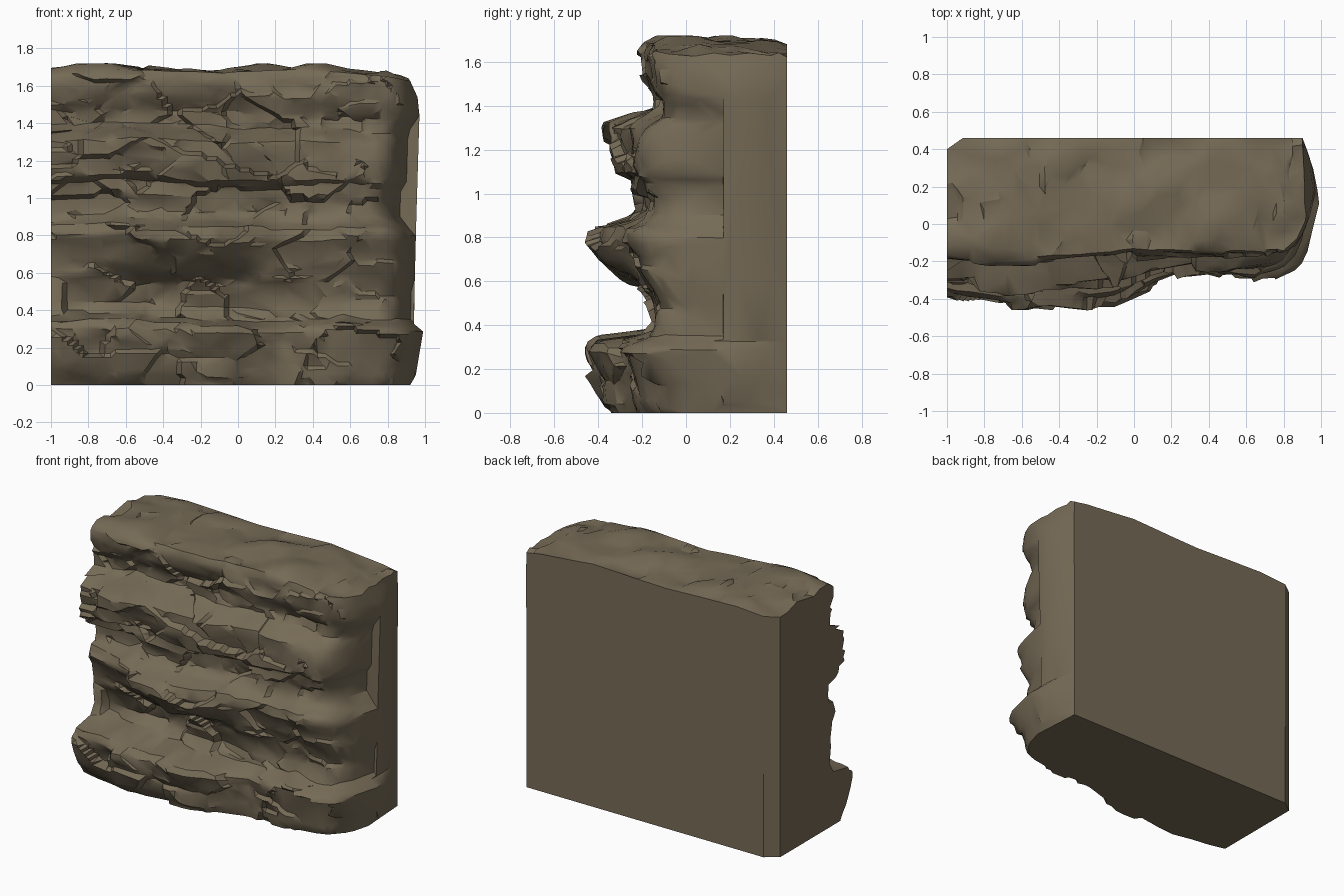
import bpy, bmesh, math
from mathutils import Vector, noise

if "Cube" in bpy.data.objects:
    bpy.data.objects.remove(bpy.data.objects["Cube"])

# Front depth (y) of the strata at each height, ledges alternating with recesses
PROFILE = [(0, -.33), (.06, -.38), (.15, -.41), (.29, -.46), (.33, -.42), (.355, -.2), (.42, -.14),
           (.48, -.16), (.55, -.19), (.63, -.31), (.7, -.38), (.78, -.44), (.845, -.42), (.88, -.28),
           (.93, -.23), (1.0, -.24), (1.08, -.25), (1.1, -.32), (1.2, -.36), (1.3, -.36),
           (1.34, -.25), (1.375, -.13), (1.46, -.13), (1.55, -.2), (1.67, -.21), (1.7, -.19)]
# How far the ledges step back along x: lower, middle and upper strata
STEP_LOW = [(-1, .06), (-.9, .03), (-.65, 0), (-.1, .02), (.1, .12), (.25, .19), (.45, .15),
            (.65, .16), (.85, .22), (1, .26)]
STEP_MID = [(-1, .21), (-.8, .15), (-.5, .05), (-.25, 0), (-.1, .01), (.1, .11), (.25, .17),
            (.65, .15), (.85, .18), (1, .22)]
STEP_UP = [(-1, .02), (-.7, 0), (-.1, .03), (.15, .1), (.5, .12), (.85, .17), (1, .22)]
# Right-hand edge of the block, and x where each layer has wrapped round to the side
RIGHT = [(0, .92), (.05, .95), (.3, .99), (.34, .94), (.8, .95), (1.48, .97), (1.6, .96), (1.7, .92)]
WRAP = [(0, .93), (.3, 1.0), (.36, .92), (.5, .92), (.62, .95), (.82, .95), (.92, .86), (1.06, .86),
        (1.12, .9), (1.3, .9), (1.38, .9), (1.5, .97), (1.7, .95)]
TOP = [(-1, 1.69), (-.7, 1.71), (-.1, 1.69), (.35, 1.71), (.8, 1.67), (1, 1.63)]
BACK = .46
COLS, ROWS, CROSS = 84, 96, 12


def curve(table, t):
    """Piecewise linear lookup."""
    for (a, va), (b, vb) in zip(table, table[1:]):
        if t <= b:
            return va + (vb - va) * max(0, (t - a) / (b - a))
    return table[-1][1]


# Row heights spaced evenly along the profile, so ledge tops stay crisp
LENGTH = [(0, 0)]
for (z0, y0), (z1, y1) in zip(PROFILE, PROFILE[1:]):
    LENGTH.append((LENGTH[-1][0] + math.hypot(z1 - z0, .7 * (y1 - y0)), z1))
HEIGHTS = [curve(LENGTH, LENGTH[-1][0] * j / ROWS) for j in range(ROWS + 1)]


def chips(x, z, sx, sz, amount):
    """Tilted fracture blocks, wider than tall."""
    p = Vector((x * sx, 0, z * sz))
    dist, pts = noise.voronoi(p)
    c = pts[0]
    tilt = noise.noise_vector(c * 3.7 + Vector((5.3, 1.1, 2.7)))
    off = p - c
    return amount * (tilt.y + 1.3 * (tilt.x * off.x + tilt.z * off.z))


def front_point(u, z):
    xr = curve(RIGHT, z)
    x = -1 + (xr + 1) * u
    warp = .03 * noise.noise(Vector((x * 2.3, 7, z * 2))) + .012 * noise.noise(Vector((x * 8, 3, z * 3)))
    zz = z + (warp + .015 * x) * min(1, z * 8, (1.7 - z) * 8)
    base = curve(PROFILE, zz)
    weight = min(1, max(0, (-base - .14) / .25))
    step = STEP_LOW if zz < .42 else STEP_MID if zz < 1 else STEP_UP
    y = base + curve(step, x) * weight + .01
    y += chips(x, z, 3, 5, .06) + chips(x + 9, z, 5, 9, .02)
    # Wrap round the blunt right-hand corner
    t = min(1, max(0, (x - .45) / (curve(WRAP, z) - .45)))
    y += (.17 - y) * t ** 9
    y = max(y, -.46)
    # The top lip is slightly broken down
    drop = .02 * max(0, (z - 1.6) / .1)
    return Vector((x, y, z * curve(TOP, x) / 1.7 - drop))


def back_point(u, z):
    x = -1 + 1.9 * u
    y = BACK - .06 * max(0, 1 - u / .045)
    return Vector((x, y, z * curve(TOP, x) / 1.7 - .03 * z / 1.7))


def across(a, b):
    return [a.lerp(b, k / CROSS) for k in range(1, CROSS)]


us = [1 - (1 - i / COLS) ** 1.25 for i in range(COLS + 1)]
bm = bmesh.new()
columns = []
for u in us:
    # Up the front
    front = [front_point(u, z) for z in HEIGHTS]
    back = [back_point(u, z) for z in HEIGHTS]
    # Across the broken top
    top = across(front[-1], back[-1])
    for k, p in enumerate(top):
        p.z += .02 * math.sin(math.pi * (k + 1) / CROSS)
        p.z += .04 * noise.noise(Vector((p.x * 3.5, p.y * 5, 4))) + chips(p.x, p.y + 4, 4, 5, .025)
        p.z = min(p.z, 1.72)
    # Down the flat back and along the flat base
    pts = front + top + back[::-1] + across(back[0], front[0])
    columns.append([bm.verts.new(p) for p in pts])

n = len(columns[0])
for c0, c1 in zip(columns, columns[1:]):
    for j in range(n):
        k = (j + 1) % n
        bm.faces.new((c0[j], c1[j], c1[k], c0[k]))


def side_wall(col, bulge):
    """Grid closing one end of the block, row by row from front to back."""
    front, top = col[:ROWS + 1], col[ROWS + 1:ROWS + CROSS]
    back = col[ROWS + CROSS:2 * ROWS + CROSS + 1][::-1]
    base = col[2 * ROWS + CROSS + 1:][::-1]
    grid = []
    for j in range(ROWS + 1):
        mid = base if j == 0 else top
        if 0 < j < ROWS:
            mid = across(front[j].co, back[j].co)
            for k, p in enumerate(mid):
                p.x += bulge * math.sin(math.pi * (k + 1) / CROSS) * min(1, j / 8, (ROWS - j) / 8)
            mid = [bm.verts.new(p) for p in mid]
        grid.append([front[j], *mid, back[j]])
    for r0, r1 in zip(grid, grid[1:]):
        for k in range(CROSS):
            bm.faces.new((r0[k], r0[k + 1], r1[k + 1], r1[k]))


side_wall(columns[0], 0)
side_wall(columns[-1], .015)
bmesh.ops.triangulate(bm, faces=bm.faces[:])
bmesh.ops.recalc_face_normals(bm, faces=bm.faces[:])

mesh = bpy.data.meshes.new("layered_rock")
bm.to_mesh(mesh)
bm.free()
rock = bpy.data.objects.new("layered_rock", mesh)
bpy.context.collection.objects.link(rock)

stone = bpy.data.materials.new("brown stone")
stone.diffuse_color = (.18, .145, .093, 1)
stone.use_nodes = True
stone.node_tree.nodes["Principled BSDF"].inputs["Base Color"].default_value = stone.diffuse_color
mesh.materials.append(stone)

# Collapse into irregular chiselled facets, keeping hard breaks sharp
bpy.context.view_layer.objects.active = rock
rock.select_set(True)
dec = rock.modifiers.new("facets", 'DECIMATE')
dec.ratio = .1
bpy.ops.object.modifier_apply(modifier=dec.name)
bpy.ops.object.shade_smooth_by_angle(angle=math.radians(32))
